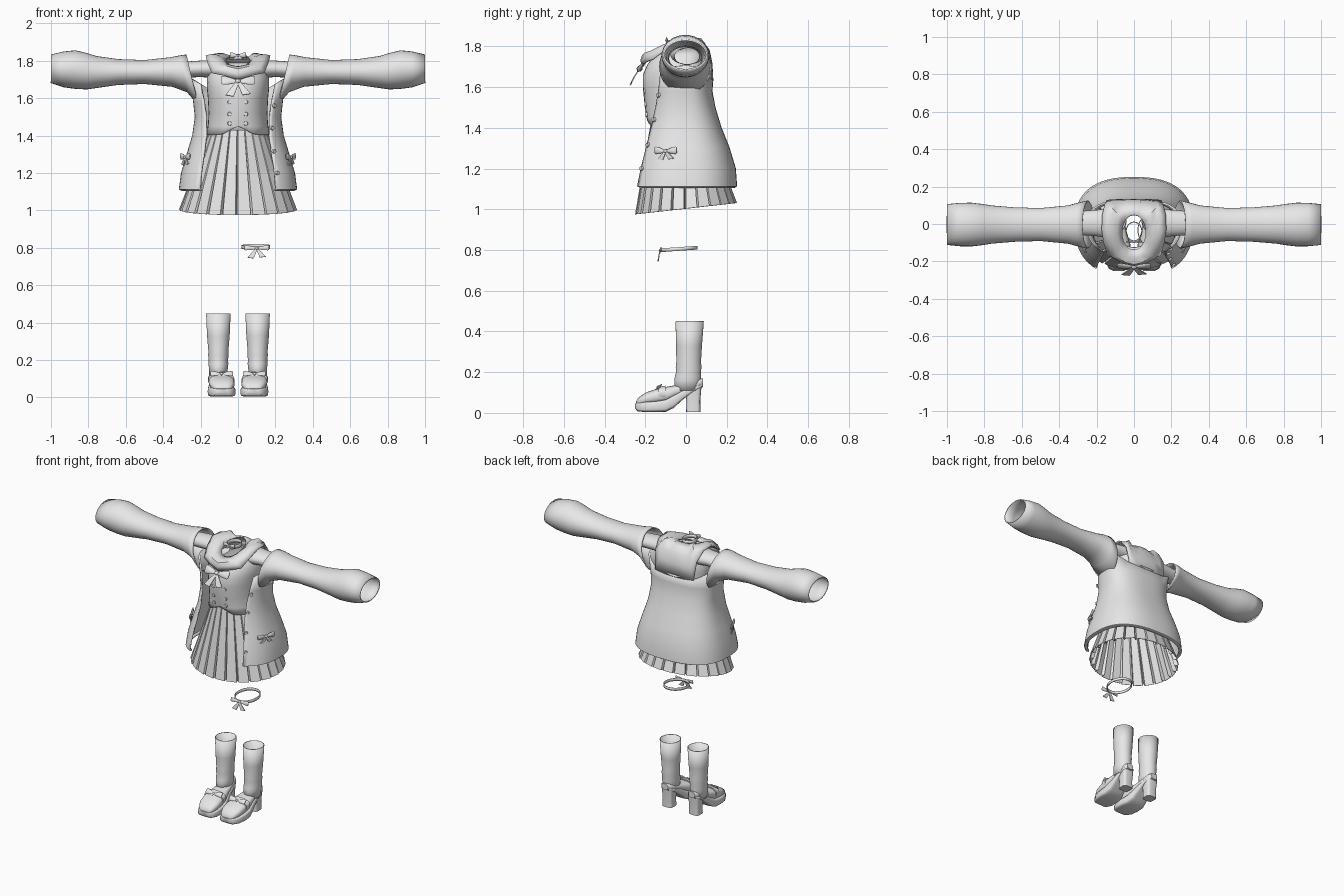
import bpy, bmesh, math
from math import sin, cos, pi, radians
from mathutils import Matrix, Vector

cube = bpy.data.objects.get("Cube")
if cube:
    bpy.data.objects.remove(cube)

GREY = (0.8, 0.8, 0.8, 1)
cloth = bpy.data.materials.new("light_grey")
cloth.use_nodes = True
cloth.diffuse_color = GREY
cloth.node_tree.nodes["Principled BSDF"].inputs["Base Color"].default_value = GREY


def skin(bm, rings, closed=True, caps=False):
    """Bridge a list of point rings with quads."""
    rows = [[bm.verts.new(p) for p in r] for r in rings]
    n = len(rows[0])
    for a, b in zip(rows, rows[1:]):
        for i in range(n if closed else n - 1):
            j = (i + 1) % n
            bm.faces.new((a[i], a[j], b[j], b[i]))
    if caps:
        bm.faces.new(rows[0])
        bm.faces.new(rows[-1])


def finish(bm, name, smooth=True, thick=0):
    bmesh.ops.recalc_face_normals(bm, faces=bm.faces)
    mesh = bpy.data.meshes.new(name)
    bm.to_mesh(mesh)
    bm.free()
    mesh.materials.append(cloth)
    if smooth:
        mesh.shade_smooth()
        mesh.set_sharp_from_angle(angle=radians(42))
    ob = bpy.data.objects.new(name, mesh)
    bpy.context.collection.objects.link(ob)
    if thick:
        mod = ob.modifiers.new("thickness", "SOLIDIFY")
        mod.thickness = thick
        mod.offset = 0
    return ob


def loft(name, rings, closed=True, caps=False, smooth=True, thick=0):
    bm = bmesh.new()
    skin(bm, rings, closed, caps)
    return finish(bm, name, smooth, thick)


def power(c, n):
    return math.copysign(abs(c) ** (2 / n), c)


def oval(rx, front, back, n=2.2, start=0.0, end=2 * pi, count=40, full=True):
    """Rounded outline in plan, with its own depth at the front and the back."""
    pts = []
    for i in range(count):
        a = start + (end - start) * i / (count if full else count - 1)
        y = power(sin(a), n)
        pts.append((rx * power(cos(a), n), y * (back if y > 0 else front)))
    return pts


def bow(name, place, half, high, tail, turn=0, tilt=0):
    """Two flared loops, a knot and two hanging tails."""
    bm = bmesh.new()
    for s in (1, -1):
        wing = [[(s * half * k, high * d * cos(a), high * (h * sin(a) + 0.3 * k))
                 for a in (2 * pi * i / 12 for i in range(12))]
                for k, h, d in ((0.08, 0.3, 0.2), (0.5, 0.8, 0.4), (0.9, 1, 0.3), (1, 0.8, 0.1))]
        skin(bm, wing, caps=True)
        strip = []
        for k, w in ((0, 0.08), (0.5, 0.17), (1, 0.24)):
            x, z, y = s * half * 0.5 * k, -tail * k, -0.1 * high * sin(pi * k)
            strip.append([(x - half * w, y - .003, z), (x + half * w, y - .003, z + .1 * s * tail * k),
                          (x + half * w, y + .003, z + .1 * s * tail * k), (x - half * w, y + .003, z)])
        skin(bm, strip, caps=True)
    bmesh.ops.create_uvsphere(bm, u_segments=12, v_segments=8, radius=1,
                              matrix=Matrix.Diagonal((half * 0.16, high * 0.55, high * 0.5, 1)))
    bm.transform(Matrix.Translation(place) @ Matrix.Rotation(radians(turn), 4, 'Z')
                 @ Matrix.Rotation(radians(tilt), 4, 'X'))
    finish(bm, name)


def button(name, place, turn=0):
    bm = bmesh.new()
    bmesh.ops.create_cone(bm, cap_ends=True, segments=16, radius1=.012, radius2=.01, depth=.01,
                          matrix=Matrix.Translation(place) @ Matrix.Rotation(radians(turn), 4, 'Z')
                          @ Matrix.Rotation(pi / 2, 4, 'X'))
    finish(bm, name)


# Cardigan body, open at the front: height, half width, front, back, edge x
COAT = [(1.108, .295, .262, .235, .195), (1.115, .312, .277, .247, .2), (1.2, .3, .258, .24, .195),
        (1.3, .27, .232, .21, .18), (1.4, .24, .207, .17, .167), (1.5, .226, .19, .14, .168),
        (1.58, .235, .178, .125, .18), (1.645, .25, .172, .13, .2)]
rings = []
for z, rx, front, back, edge in COAT:
    a0 = -math.acos((edge / rx) ** 1.25)
    top = z > 1.6
    rings.append([(x, y, z + (max(0, abs(x) - .15) * .6 if top else 0))
                  for x, y in oval(rx, front, back, 2.5, a0, pi - a0, 48, False)])
loft("cardigan_body", rings, closed=False, thick=.01)

# Cardigan sleeves: x at top, x at bottom, top, bottom, half depth
SLEEVE = [(.275, .215, 1.83, 1.57, .125), (.31, .27, 1.825, 1.635, .115), (.36, .35, 1.815, 1.665, .098),
          (.5, .5, 1.8, 1.68, .084), (.64, .64, 1.805, 1.675, .088), (.76, .76, 1.822, 1.658, .098),
          (.81, .81, 1.838, 1.651, .106), (.87, .87, 1.852, 1.654, .113), (.93, .93, 1.846, 1.662, .112),
          (1, 1, 1.83, 1.685, .105)]
for s, side in ((1, "left"), (-1, "right")):
    rings = []
    for xt, xb, zt, zb, ry in SLEEVE:
        ring = []
        for i in range(32):
            a = 2 * pi * i / 32
            k = (1 + sin(a)) / 2
            ring.append((s * (xb + (xt - xb) * k), ry * cos(a) - .003, zb + (zt - zb) * k))
        rings.append(ring)
    loft(side + "_sleeve", rings, thick=.008)
    # Shirt shoulder showing between collar and sleeve
    loft(side + "_shirt_shoulder",
         [[(s * x, .005 + ry * cos(a), z + rz * sin(a)) for a in (2 * pi * i / 24 for i in range(24))]
          for x, z, ry, rz in ((.1, 1.757, .085, .05), (.2, 1.757, .07, .044), (.34, 1.75, .06, .042))])
    bow(side + "_pocket_bow", (s * .282, -.1, 1.285), .06, .018, .04, s * 65)

# Cardigan buttons along the left front edge
for z, x, y in ((1.2, .212, -.215), (1.315, .194, -.185), (1.44, .184, -.155), (1.56, .196, -.133)):
    button("cardigan_button", (x, y - .004, z), 38)

# Fitted bodice: height, half width, front, back
BODICE = [(1.405, .166, .188, .115), (1.45, .157, .19, .105), (1.52, .153, .2, .1), (1.6, .157, .208, .1),
          (1.66, .163, .208, .105), (1.71, .162, .185, .105), (1.755, .14, .15, .1), (1.79, .1, .125, .07)]
rings = [[(x, y, z + (.045 * max(0, 1 - abs(x) / .09) if i == 0 and y < 0 else 0)
           - (.03 * max(0, -y / front) if i == 7 else 0)) for x, y in oval(rx, front, back)]
         for i, (z, rx, front, back) in enumerate(BODICE)]
loft("bodice", rings, thick=.008)
for z in (1.465, 1.515, 1.58):
    for x in (-.045, .042):
        button("bodice_button", (x, -.197 - (z - 1.5) * .07, z))

# Sailor collar from the neck opening out to a squared edge
half = [(0, -.212, 1.7), (.07, -.2, 1.72), (.14, -.165, 1.735), (.16, -.1, 1.785), (.172, -.03, 1.825),
        (.168, .05, 1.82), (.155, .105, 1.76), (.145, .125, 1.64), (.07, .13, 1.632), (0, .13, 1.63)]
outer = [Vector(p) for p in half] + [Vector((-x, y, z)) for x, y, z in half[-2:0:-1]]
inner = []
for i in range(len(outer)):
    a = -pi / 2 + 2 * pi * i / len(outer)
    inner.append(Vector((.065 * cos(a), -.045 + .093 * sin(a), 1.8 + .032 * sin(a))))
rings = []
for k in (0, .25, .5, .75, 1):
    lift = sin(pi * k)
    rings.append([p.lerp(q, k) + Vector((0, .18 * q.y * lift, (.05 if q.y > .08 else .02) * lift))
                  for p, q in zip(inner, outer)])
loft("sailor_collar", rings, thick=.008)
bow("chest_bow", (0, -.228, 1.69), .09, .027, .085, 0, -30)

# Neck band with its bow
loft("neck_band", [[(x, y - .04, z) for x, y in oval(.042, .05, .05, 2)] for z in (1.808, 1.832)], thick=.005)
bow("neck_bow", (0, -.095, 1.828), .042, .014, .02)

# Pleated skirt with knife folds that deepen toward the hem
PLEATS = 24
rings = []
for k in (0, .5, 1):
    ring = []
    for i in range(PLEATS):
        for part, fold in ((0, 1), (.82, 1.015), (.9, .92)):
            a = 2 * pi * (i + part) / PLEATS - pi / 2
            r = 1 + (fold - 1) * (.3 + .7 * k)
            x = cos(a) * (.15 + .16 * k) * r
            y = sin(a) * r * ((.17 + .075 * k) if sin(a) < 0 else (.1 + .145 * k))
            ring.append((x, y, 1.43 + (1.003 + .112 * y - 1.43) * k))
    rings.append(ring)
loft("pleated_skirt", rings, smooth=False, thick=.004)

# Thigh garter
loft("garter_band", [[(.095 + x, y - .033, z + .07 * y) for x, y in oval(.074, .088, .088, 2)]
                     for z in (.796, .814)], thick=.005)
bow("garter_bow", (.1, -.126, .797), .066, .014, .05, 0, -12)

# Shoes and socks: sole sections are y, half width, bottom, top, top of upper
SHOE = [(-.25, .03, .022, .046, .055), (-.238, .052, .008, .05, .075), (-.2, .071, .004, .055, .1),
        (-.15, .074, .004, .058, .118), (-.1, .07, .005, .066, .128), (-.06, .06, .024, .088, .135),
        (-.02, .052, .062, .11, .142), (.03, .047, .1, .128, .155), (.065, .04, .12, .138, .168),
        (.08, .025, .128, .142, .168)]


def section(cx, y, w, low, high, n):
    return [(cx + u, y, (low + high) / 2 + v)
            for u, v in oval(w, (high - low) / 2, (high - low) / 2, n, count=28)]


for s, side in ((1, "left"), (-1, "right")):
    def mid(y):
        return s * (.088 + .06 * (y + .15))
    loft(side + "_sole", [section(mid(y), y, w, lo, hi, 5) for y, w, lo, hi, t in SHOE], caps=True)
    loft(side + "_shoe_upper", [section(mid(y), y + .004, w * .93, hi - .015, t, 2.6)
                                for y, w, lo, hi, t in SHOE], caps=True)
    loft(side + "_shoe_strap", [section(mid(y), y, .07, .06, t, 2.6)
                                for y, t in ((-.135, .127), (-.1, .134))], caps=True)
    loft(side + "_heel", [[(s * .1 + x, .036 + y, z) for x, y in oval(w, d, d, 4, count=28)]
                          for z, w, d in ((.004, .037, .035), (.06, .036, .034), (.14, .042, .041))], caps=True)
    bow(side + "_shoe_bow", (s * .088, -.135, .125), .06, .018, .035, 0, -45)
    # Sock: height, half width, y centre, half depth
    loft(side + "_sock", [[(s * .105 + x, yc + y, z) for x, y in oval(w, d, d, 2, count=32)]
                          for z, w, yc, d in ((.11, .046, .005, .06), (.16, .048, .008, .062),
                                              (.18, .051, .01, .062), (.2, .049, .012, .058),
                                              (.225, .052, .013, .061), (.25, .051, .013, .058),
                                              (.33, .058, .015, .061), (.45, .063, .018, .067))], thick=.005)
